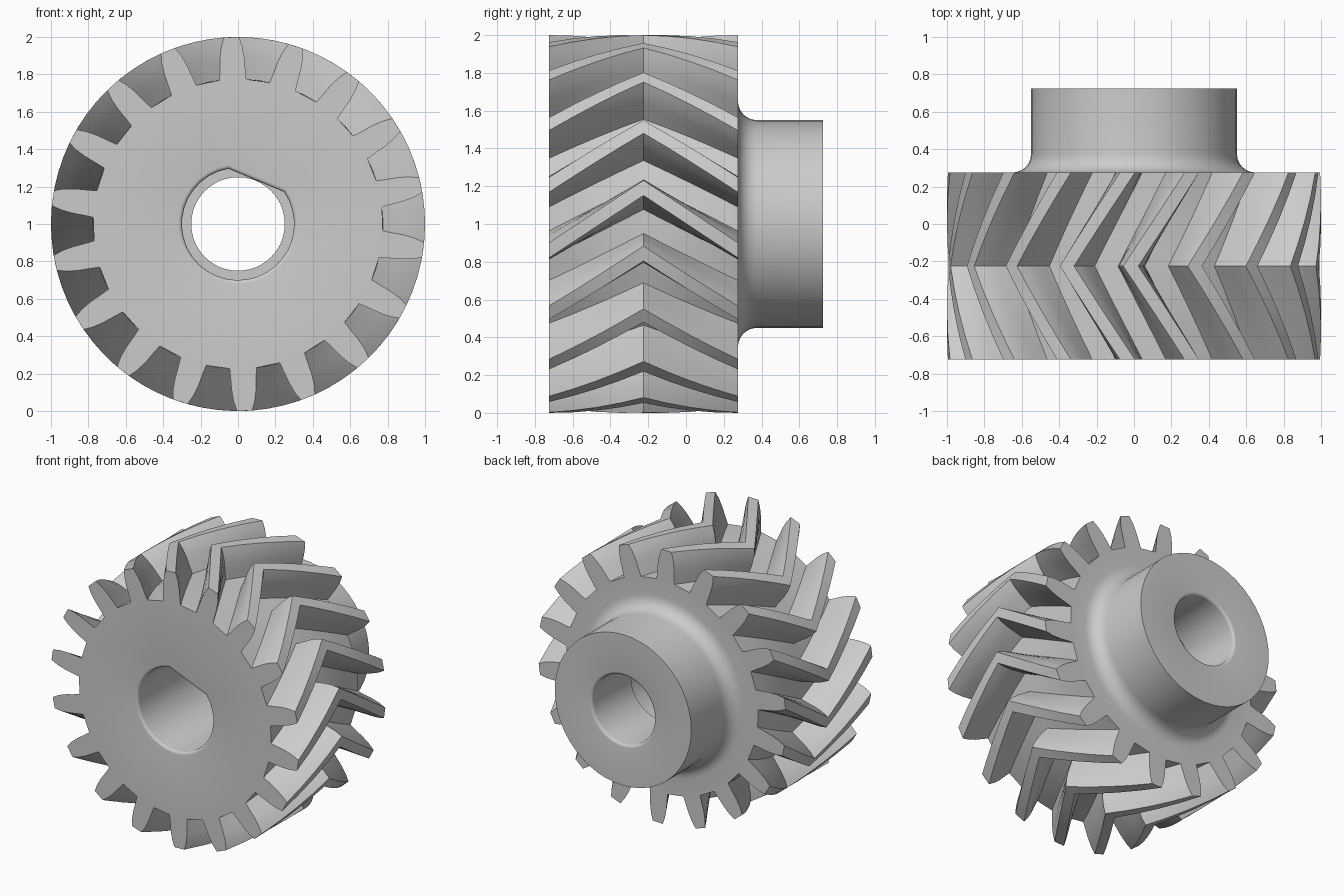
import bpy, bmesh
from math import radians, degrees, sin, cos, acos, tau

old = bpy.data.objects.get("Cube")
if old:
    bpy.data.objects.remove(old, do_unlink=True)

TEETH = 18
FRONT, MIDDLE, BACK, HUB_END = -0.725, -0.225, 0.275, 0.725
TWIST = 19          # degrees each half of the tooth winds
STEPS = 4           # slices per half
FILLET = 0.02       # bore rim rounding

bm = bmesh.new()


def ring(outline, y):
    """Closed loop of vertices from (radius, degrees) pairs."""
    return [bm.verts.new((r * cos(radians(a)), y, 1 + r * sin(radians(a))))
            for r, a in outline]


def circle(r, n=48):
    return [(r, 360 * i / n) for i in range(n)]


def skin(rings):
    """Join successive loops of equal length with quads."""
    for lo, hi in zip(rings, rings[1:]):
        n = len(lo)
        for i in range(n):
            j = (i + 1) % n
            bm.faces.new((lo[i], lo[j], hi[j], hi[i]))


def fill_between(outer, inner):
    """Flat face with a hole."""
    edges = []
    for loop in (outer, inner):
        for i, v in enumerate(loop):
            w = loop[(i + 1) % len(loop)]
            edges.append(bm.edges.get((v, w)) or bm.edges.new((v, w)))
    bmesh.ops.triangle_fill(bm, use_beauty=True, edges=edges)


def tooth_outline(turn):
    """Bulging tooth flanks: radius and half width in degrees."""
    flank = [(0.775, 5.3), (0.83, 4.7), (0.89, 4.2), (0.95, 3.4), (1.0, 2.3)]
    points = []
    for t in range(TEETH):
        mid = 12 + turn + t * 360 / TEETH
        points += [(r, mid - w) for r, w in flank]
        points += [(r, mid + w) for r, w in reversed(flank)]
    return points


def keyed_outline(grow, n=28):
    """Round bore with one flat side."""
    r, flat = 0.30 + grow, 0.253 + grow
    half = degrees(acos(flat / r))
    return [(r, 67.5 + half + (360 - 2 * half) * i / n) for i in range(n + 1)]


# Herringbone teeth
teeth = []
for k in range(2 * STEPS + 1):
    y = FRONT + (BACK - FRONT) * k / (2 * STEPS)
    teeth.append(ring(tooth_outline(TWIST * (1 - abs(k - STEPS) / STEPS)), y))
skin(teeth)

# Keyed bore with rounded front rim
round_over = [(FILLET * (1 - sin(t * tau / 16)), FILLET * (1 - cos(t * tau / 16)))
              for t in range(5)]
bore = [ring(keyed_outline(grow), FRONT + depth) for grow, depth in round_over]
bore.append(ring(keyed_outline(0), BACK))
skin(bore)

# Hub: concave base fillet, wall, end face, rounded rim and shaft hole
hub = [ring(circle(0.65 - 0.1 * sin(t * tau / 24)),
            BACK + 0.1 * (1 - cos(t * tau / 24))) for t in range(7)]
hub.append(ring(circle(0.55), HUB_END))
hub += [ring(circle(0.25 + grow), HUB_END - depth) for grow, depth in round_over]
hub.append(ring(circle(0.25), BACK))
skin(hub)

# Flat end faces and the step inside the bore
fill_between(teeth[0], bore[0])
fill_between(teeth[-1], hub[0])
fill_between(bore[-1], hub[-1])

bmesh.ops.recalc_face_normals(bm, faces=bm.faces)
mesh = bpy.data.meshes.new("herringbone_gear")
bm.to_mesh(mesh)
bm.free()
gear = bpy.data.objects.new("herringbone_gear", mesh)
bpy.context.collection.objects.link(gear)

# Plain grey metal
grey = bpy.data.materials.new("plain_grey")
grey.use_nodes = True
color = (0.6, 0.6, 0.6, 1)
grey.diffuse_color = color
grey.node_tree.nodes["Principled BSDF"].inputs["Base Color"].default_value = color
mesh.materials.append(grey)

bpy.ops.object.select_all(action="DESELECT")
gear.select_set(True)
bpy.context.view_layer.objects.active = gear
bpy.ops.object.shade_smooth_by_angle(angle=radians(30))
